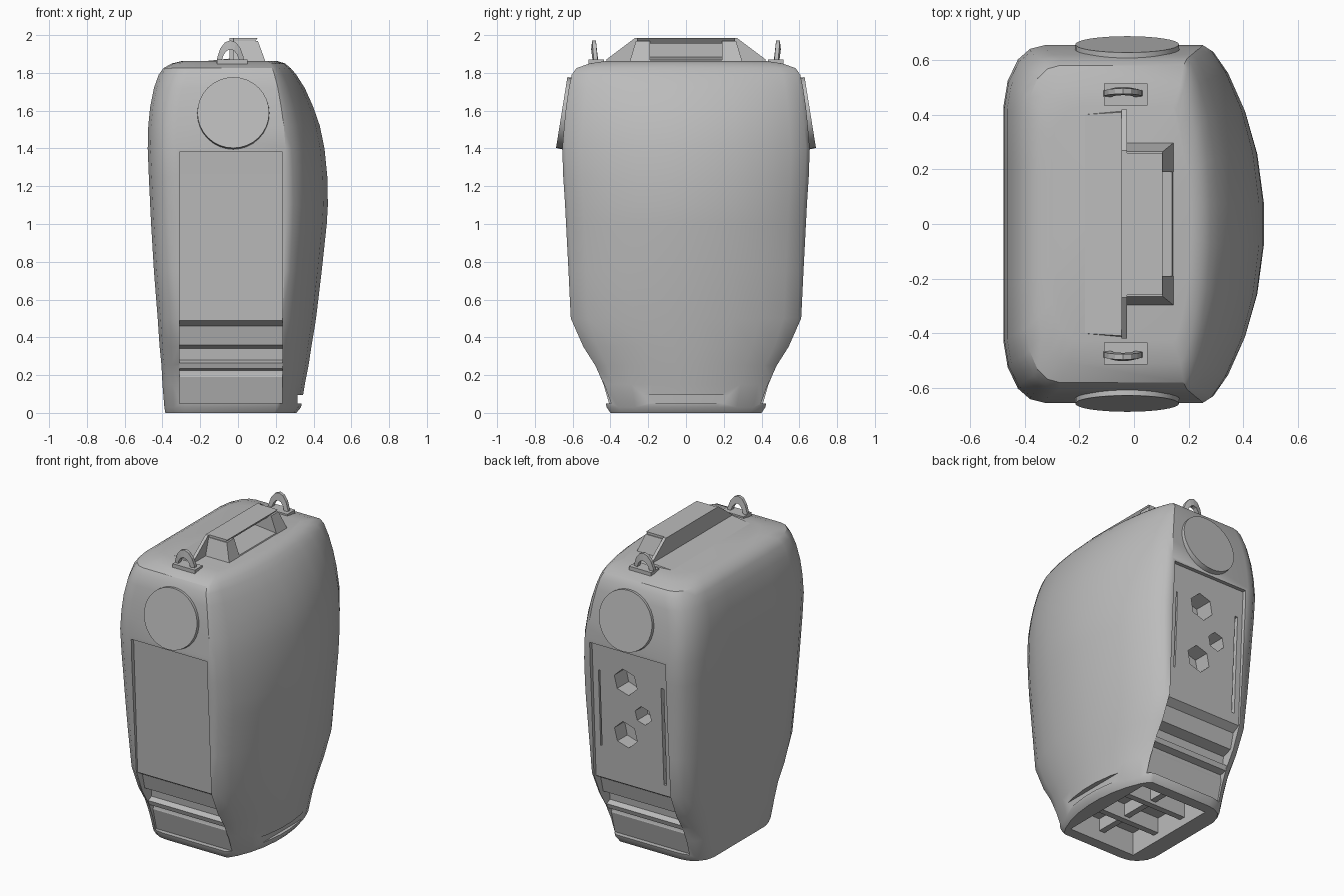
import bpy, bmesh, math
from mathutils import Matrix, Vector

if "Cube" in bpy.data.objects:
    bpy.data.objects.remove(bpy.data.objects["Cube"])

grey = bpy.data.materials.new("warm grey")
grey.diffuse_color = (0.5, 0.5, 0.5, 1)
grey.use_nodes = True
grey.node_tree.nodes["Principled BSDF"].inputs["Base Color"].default_value = grey.diffuse_color


def finish(name, bm, smooth=None):
    bmesh.ops.recalc_face_normals(bm, faces=bm.faces[:])
    me = bpy.data.meshes.new(name)
    bm.to_mesh(me)
    bm.free()
    ob = bpy.data.objects.new(name, me)
    bpy.context.collection.objects.link(ob)
    me.materials.append(grey)
    if smooth:
        shade(ob, smooth)
    return ob


def shade(ob, angle):
    bpy.ops.object.select_all(action='DESELECT')
    ob.select_set(True)
    bpy.context.view_layer.objects.active = ob
    bpy.ops.object.shade_smooth_by_angle(angle=math.radians(angle))


def loft(name, rings, smooth=None):
    bm = bmesh.new()
    rows = [[bm.verts.new(p) for p in r] for r in rings]
    n = len(rows[0])
    for a, b in zip(rows, rows[1:]):
        for i in range(n):
            j = (i + 1) % n
            bm.faces.new((a[i], a[j], b[j], b[i]))
    bm.faces.new(rows[0])
    bm.faces.new(rows[-1])
    return finish(name, bm, smooth)


def box(name, x0, x1, y0, y1, z0, z1):
    return loft(name, [[(x0, y0, z), (x1, y0, z), (x1, y1, z), (x0, y1, z)] for z in (z0, z1)])


def cut(target, cutter):
    m = target.modifiers.new("cut", 'BOOLEAN')
    m.object, m.operation, m.solver = cutter, 'DIFFERENCE', 'EXACT'
    bpy.context.view_layer.objects.active = target
    bpy.ops.object.modifier_apply(modifier=m.name)
    bpy.data.objects.remove(cutter, do_unlink=True)


# Body: flat left side, bulging right side, tapered foot
def section(z, xl, xr, hy):
    c = 0.15 if z < 1.8 else 0.12
    w = 0.05 + 0.17 * max(0.1, (xr - 0.2) / 0.28)
    half = [(xl, 0.35), (xl, 0.66), (xl + .1 * c, .8), (xl + .35 * c, .92), (xl + .65 * c, .98),
            (xl + c, 1.0), (xr - w, 1.0), (xr - .85 * w, .97), (xr - .6 * w, .85),
            (xr - .32 * w, .64), (xr - .12 * w, .4), (xr - .01 * w, .12)]
    pts = [(x, y * hy, z) for x, y in half]
    return pts + [(x, -y, q) for x, y, q in reversed(pts)]


levels = [(0, -.385, .31, .40), (.03, -.39, .335, .42), (.15, -.40, .355, .45), (.25, -.405, .375, .49),
          (.35, -.415, .39, .55), (.5, -.425, .415, .61), (.75, -.445, .445, .622), (1.0, -.46, .472, .635),
          (1.1, -.465, .478, .64), (1.25, -.472, .475, .65), (1.4, -.478, .46, .655), (1.52, -.475, .435, .645),
          (1.62, -.465, .40, .635), (1.72, -.445, .355, .62), (1.79, -.42, .31, .605), (1.825, -.395, .28, .58),
          (1.85, -.35, .25, .51), (1.862, -.30, .21, .43)]
body = loft("body", [section(*v) for v in levels])

# Recessed front and back panels with stepped foot
prof = [(.8, 1.38), (.63, 1.38), (.612, 1.0), (.588, .49), (.54, .46), (.515, .36), (.45, .34), (.445, .28),
        (.48, .265), (.47, .235), (.425, .225), (.425, .205), (.43, .19), (.395, .05), (.8, .05)]
for s in (-1, 1):
    cut(body, loft("panel_cutter", [[(x, s * y, z) for y, z in prof] for x in (-.31, .235)]))

# Holes and slots in the back panel
for x, z in ((.0, 1.17), (-.12, .98), (.01, .82)):
    r = .085 if abs(x) < .1 else .06
    ring = [(x + r * math.cos(i * math.pi / 3 + .3), z + r * math.sin(i * math.pi / 3 + .3)) for i in range(6)]
    cut(body, loft("hole_cutter", [[(a, y, b) for a, b in ring] for y in (.5, .8)]))
cut(body, box("slot_cutter", -.275, -.255, .55, .8, .56, 1.2))
cut(body, box("slot_cutter", .185, .195, .585, .8, .7, 1.2))

# Bottom hollow and groove along the right foot
cut(body, box("hollow_cutter", -.27, .21, -.33, .33, -.1, .15))
cut(body, box("groove_cutter", .315, .6, -.37, .45, .05, .095))
shade(body, 32)

# Ribs in the bottom hollow
for y in (-.12, .12):
    box("bottom_rib", -.28, .22, y - .02, y + .02, .05, .16)
box("bottom_rib_long", -.05, -.01, -.34, .34, .07, .16)

# Tilted round caps, hooks
for s in (-1, 1):
    bm = bmesh.new()
    bmesh.ops.create_cone(bm, cap_ends=True, segments=32, radius1=.195, radius2=.19, depth=.1)
    axis = Vector((0, s, .16)).normalized()
    rot = Vector((0, 0, 1)).rotation_difference(axis).to_matrix().to_4x4()
    pos = Vector((-.025, s * .658, 1.59)) - axis * .05
    bmesh.ops.transform(bm, matrix=Matrix.Translation(pos) @ rot, verts=bm.verts[:])
    finish("round_cap", bm, 40)
    # arched hook above the cap
    rings = []
    for i in range(9):
        a = math.pi * i / 8
        c, h = math.cos(a), math.sin(a)
        rings.append([(-.04 + r * c, s * (.475 + .012 * h + t), 1.83 + 1.9 * r * h)
                      for r, t in ((.05, -.015), (.075, -.01), (.075, .01), (.05, .015))])
    loft("hook", rings)
    box("hook_base", -.11, .05, s * .475 - .04, s * .475 + .04, 1.8, 1.872)

# Top plate, left of the handle
loft("top_plate", [[(-.37, -.40, 1.80), (-.04, -.43, 1.80), (-.04, .43, 1.80), (-.37, .40, 1.80)],
                   [(-.35, -.39, 1.845), (-.04, -.41, 1.876), (-.04, .41, 1.876), (-.35, .39, 1.845)]])

# Handle: tall left wall, arched grip frame and sloping inner face
wall = [(-.42, 1.84), (-.42, 1.872), (-.27, 1.985), (.27, 1.985), (.42, 1.872), (.42, 1.84)]
loft("handle_wall", [[(x, y, z) for y, z in wall] for x in (-.045, -.025)])
loft("handle_bar", [[(-.03, y, 1.955), (.08, y, 1.955), (.105, y, 1.985), (-.03, y, 1.985)] for y in (-.26, .26)])
for s in (-1, 1):
    loft("handle_post", [[(-.03, s * .19, z), (x, s * .19, z), (x, s * y, z), (-.03, s * y, z)]
                         for z, x, y in ((1.82, .16, .31), (1.97, .105, .265))])
loft("handle_sill", [[(-.03, y, 1.83), (.16, y, 1.83), (.14, y, 1.868), (-.03, y, 1.885)] for y in (-.22, .22)])
